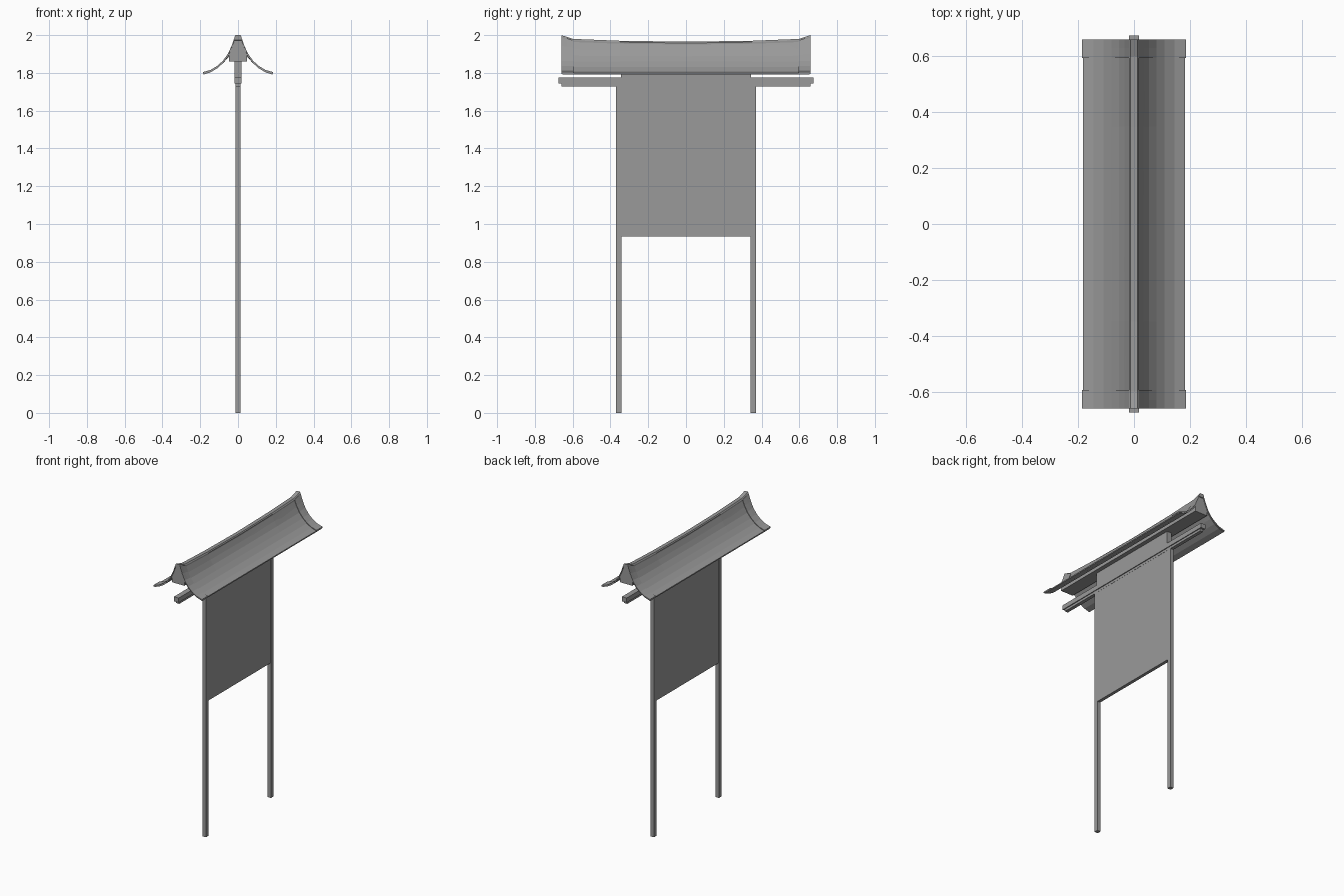
import bpy
import bmesh

if "Cube" in bpy.data.objects:
    bpy.data.objects.remove(bpy.data.objects["Cube"])

grey = bpy.data.materials.new("plain grey")
grey.use_nodes = True
COLOUR = (0.32, 0.32, 0.32, 1)
grey.diffuse_color = COLOUR
grey.node_tree.nodes["Principled BSDF"].inputs["Base Color"].default_value = COLOUR


def finish(name, bm):
    bmesh.ops.recalc_face_normals(bm, faces=bm.faces)
    mesh = bpy.data.meshes.new(name)
    bm.to_mesh(mesh)
    bm.free()
    mesh.materials.append(grey)
    obj = bpy.data.objects.new(name, mesh)
    bpy.context.collection.objects.link(obj)
    return obj


def box(name, half_x, y0, y1, z0, z1):
    bm = bmesh.new()
    bmesh.ops.create_cube(bm, size=1)
    for v in bm.verts:
        v.co = (v.co.x * 2 * half_x,
                (y0 + y1) / 2 + v.co.y * (y1 - y0),
                (z0 + z1) / 2 + v.co.z * (z1 - z0))
    return finish(name, bm)


def ridge_lift(y):
    """Height gained by the ridge towards the upturned ends."""
    t = abs(y)
    if t < 0.35:
        return 0.005 * t / 0.35
    if t < 0.6:
        return 0.005 + 0.010 * (t - 0.35) / 0.25
    return 0.015 + 0.02 * (t - 0.6) / 0.06


def loft(name, section, stations, base=1.87, top=1.96):
    """Sweep a closed x-z section along y, raising its upper points."""
    bm = bmesh.new()
    rings = []
    for y in stations:
        rings.append([bm.verts.new((x, y, z + ridge_lift(y) * min(1, max(0, (z - base) / (top - base)))))
                      for x, z in section])
    n = len(section)
    for a, b in zip(rings, rings[1:]):
        for i in range(n):
            j = (i + 1) % n
            bm.faces.new((a[i], a[j], b[j], b[i]))
    bm.faces.new(rings[0])
    bm.faces.new(rings[-1][::-1])
    return finish(name, bm)


def both_sides(half):
    return half + [(-x, z) for x, z in reversed(half)]


STATIONS = [-0.655, -0.63, -0.6, -0.35, 0, 0.35, 0.6, 0.63, 0.655]

# Curved roof slopes
slope = [(0.017, 1.952), (0.034, 1.918), (0.053, 1.888), (0.08, 1.859),
         (0.11, 1.832), (0.145, 1.811), (0.183, 1.799)]


def shell(points, up, down):
    return [(x, z + up) for x, z in points] + [(x, z - down) for x, z in reversed(points)]


for side, sign in (("left", 1), ("right", -1)):
    curve = [(sign * x, z) for x, z in slope]
    loft(side + "_roof_slope", shell(curve, 0, 0.008), STATIONS)
    # Raised strips along the gable edges
    edge = curve[:-1] + [(sign * 0.186, 1.799)]
    loft(side + "_front_edge_strip", shell(edge, 0.005, 0.004), [-0.66, -0.63, -0.595])
    loft(side + "_back_edge_strip", shell(edge, 0.005, 0.004), [0.595, 0.63, 0.66])

# Ridge cap and the solid core under it
loft("ridge_cap", both_sides([(0.018, 1.945), (0.018, 1.958), (0.013, 1.965)]),
     [-0.66] + STATIONS[1:-1] + [0.66])
loft("roof_core", both_sides([(0.047, 1.86), (0.047, 1.893), (0.017, 1.95)]), STATIONS)

# Beams under the roof
box("upper_panel", 0.018, -0.345, 0.345, 1.77, 1.865)
box("cross_beam", 0.018, -0.675, 0.675, 1.743, 1.775)
box("lower_beam", 0.012, -0.66, 0.66, 1.727, 1.745)

# Hanging board and two posts
box("board", 0.011, -0.345, 0.345, 0.935, 1.745)
for name, s in (("front_post", -1), ("back_post", 1)):
    box(name, 0.013, min(s * 0.342, s * 0.37), max(s * 0.342, s * 0.37), 0, 1.775)
